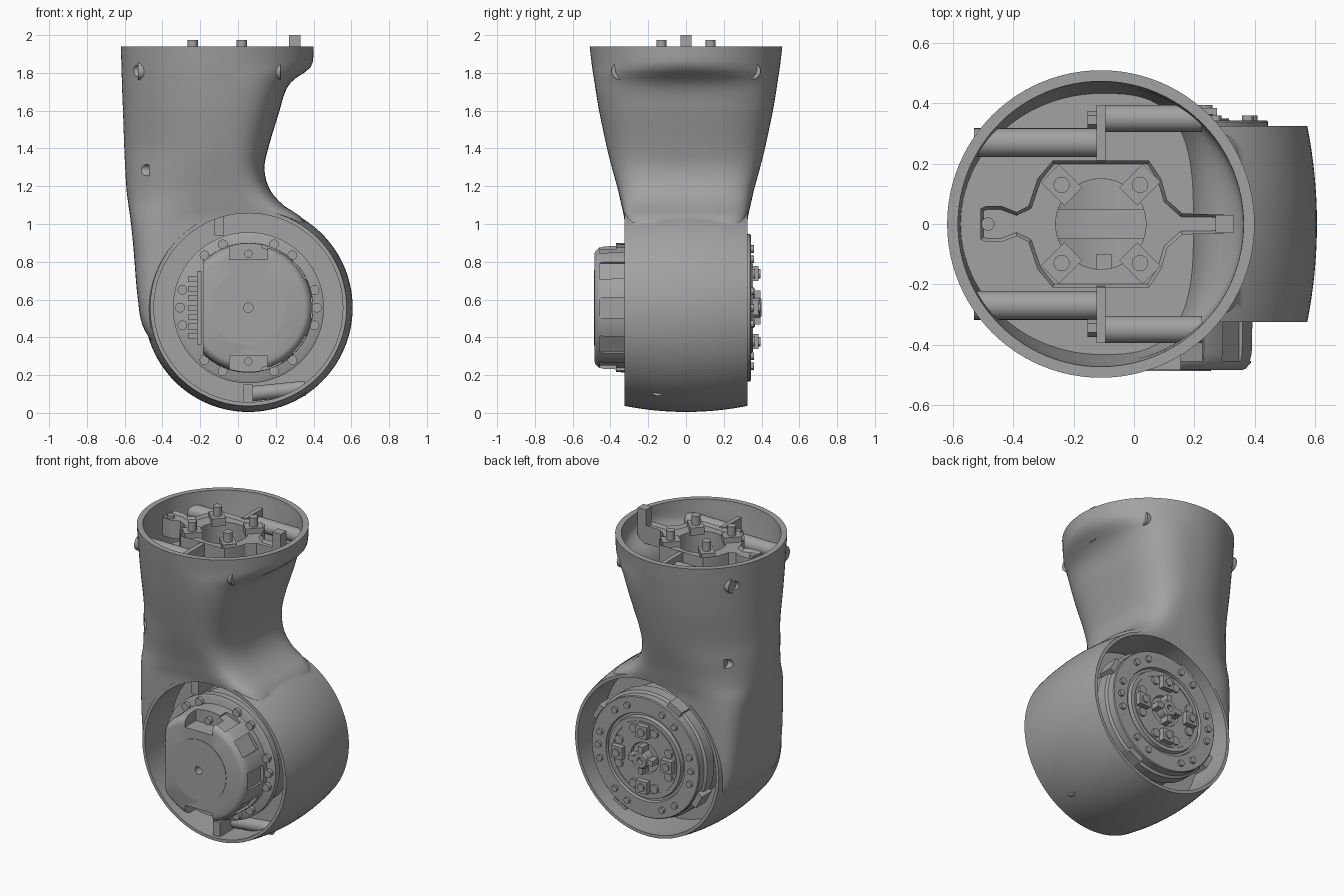
import bpy, bmesh
from math import sin, cos, pi, radians
from mathutils import Vector, Matrix

cube = bpy.data.objects.get("Cube")
if cube:
    bpy.data.objects.remove(cube, do_unlink=True)

grey = bpy.data.materials.new("housing_grey")
grey.use_nodes = True
grey.diffuse_color = (0.36, 0.36, 0.36, 1)
grey.node_tree.nodes["Principled BSDF"].inputs["Base Color"].default_value = grey.diffuse_color

CX, CZ = 0.055, 0.557   # joint axis
NX = -0.11              # neck axis


def finish(name, bm):
    bmesh.ops.recalc_face_normals(bm, faces=bm.faces)
    mesh = bpy.data.meshes.new(name)
    bm.to_mesh(mesh)
    bm.free()
    mesh.materials.append(grey)
    obj = bpy.data.objects.new(name, mesh)
    bpy.context.collection.objects.link(obj)
    return obj


def skin(name, rings, loop=False):
    """Join equal rings of points; cap the ends or close into a loop."""
    bm = bmesh.new()
    rows = [[bm.verts.new(p) for p in ring] for ring in rings]
    pairs = list(zip(rows, rows[1:]))
    if loop:
        pairs.append((rows[-1], rows[0]))
    else:
        bm.faces.new(rows[0])
        bm.faces.new(rows[-1])
    for a, b in pairs:
        for i in range(len(a)):
            j = (i + 1) % len(a)
            bm.faces.new((a[i], a[j], b[j], b[i]))
    return finish(name, bm)


def lathe(name, profile, seg=64, loop=False):
    """Turn (radius, y) points about the joint axis."""
    return skin(name, [[polar(r, 2 * pi * i / seg, y) for i in range(seg)]
                       for r, y in profile], loop)


def polar(r, a, y):
    return Vector((CX + r * cos(a), y, CZ + r * sin(a)))


def rod(name, r, start, end, seg=20):
    start, end = Vector(start), Vector(end)
    q = (end - start).to_track_quat('Z', 'Y')
    ring = [q @ Vector((r * cos(2 * pi * i / seg), r * sin(2 * pi * i / seg), 0)) for i in range(seg)]
    return skin(name, [[p + v for v in ring] for p in (start, end)])


def box(name, centre, size, turn=0):
    bm = bmesh.new()
    m = Matrix.Translation(centre) @ Matrix.Rotation(-turn, 4, 'Y') @ Matrix.Diagonal((*size, 1))
    bmesh.ops.create_cube(bm, size=1, matrix=m)
    return finish(name, bm)


def combine(target, others, op='DIFFERENCE'):
    for o in others:
        mod = target.modifiers.new(op, 'BOOLEAN')
        mod.operation, mod.object, mod.solver = op, o, 'EXACT'
    dg = bpy.context.evaluated_depsgraph_get()
    mesh = bpy.data.meshes.new_from_object(target.evaluated_get(dg))
    target.modifiers.clear()
    target.data = mesh
    for o in others:
        bpy.data.objects.remove(o, do_unlink=True)


# Neck sections: height, left edge, right edge, half depth, left and right squareness
KEYS = [(.3, -.4, .2, .323, 6, 8), (.45, -.5, .3, .323, 6, 8), (.6, -.53, .33, .323, 6, 8),
        (.9, -.556, .38, .323, 5, 8), (1.03, -.57, .34, .327, 4, 7), (1.1, -.58, .24, .342, 3, 5),
        (1.18, -.59, .17, .36, 2.5, 4), (1.29, -.597, .14, .39, 2.2, 3.4), (1.4, -.602, .16, .418, 2, 3),
        (1.6, -.609, .22, .46, 2, 3), (1.7, -.613, .25, .477, 2, 3), (1.76, -.615, .29, .486, 2, 2.7),
        (1.83, -.617, .385, .497, 2, 2.1), (1.94, -.62, .4, .51, 2, 2)]


def section(z, inset=0, seg=96):
    zc = min(max(z, KEYS[0][0]), KEYS[-1][0])
    k = max(i for i in range(len(KEYS) - 1) if KEYS[i][0] <= zc)
    a, b = KEYS[k], KEYS[k + 1]
    p, q = KEYS[max(k - 1, 0)], KEYS[min(k + 2, len(KEYS) - 1)]
    h = b[0] - a[0]
    t = (zc - a[0]) / h
    vals = []
    for i in range(1, 6):   # cubic blend with neighbour slopes
        ma = (b[i] - p[i]) / (b[0] - p[0]) * h
        mb = (q[i] - a[i]) / (q[0] - a[0]) * h
        vals.append(a[i] + t * (ma + t * (3 * (b[i] - a[i]) - 2 * ma - mb
                                          + t * (ma + mb - 2 * (b[i] - a[i])))))
    left, right, half, nl, nr = vals
    pts = []
    for i in range(seg):
        c, s = cos(2 * pi * i / seg), sin(2 * pi * i / seg)
        n = nr if c > 0 else nl
        wide = (right - NX if c > 0 else NX - left) - inset
        pts.append((NX + wide * (1 if c > 0 else -1) * abs(c) ** (2 / n),
                    (half - inset) * (1 if s > 0 else -1) * abs(s) ** (2 / n), z))
    return pts


def loft(name, z0, z1, steps, inset=0):
    return skin(name, [section(z0 + (z1 - z0) * i / steps, inset) for i in range(steps + 1)])


# Shell: neck blended into a barrel, then bored and hollowed
shell = loft("shell", .3, 1.94, 60)
barrel = lathe("barrel", [(.552 - .032 * (y / 8) ** 2, .325 * y / 8) for y in range(-8, 9)], 112)
combine(shell, [barrel], 'UNION')
cutters = [lathe("bore", [(.5, -.7), (.5, .7)], 96),
           loft("pocket", 1.65, 1.97, 14, .036),
           rod("shaft_hole", .15, (NX, 0, .9), (NX, 0, 1.7), 40)]
for side in (-1, 1):
    for z in (1.81, 1.285):
        cutters.append(rod("screw_hole", .03, (-.7, side * .27, z), (-.47, side * .27, z)))
combine(shell, cutters)
lathe("inner_web", [(.35, -.05), (.502, -.05), (.502, .05), (.35, .05)], 96, True)
box("top_stop", (-.1, -.2, 1.0), (.05, .2, .12))
box("bottom_stop", (CX, -.2, .1), (.05, .2, .1))
rod("lower_rod", .04, (CX, -.15, .1), (CX + .3, -.15, .13))

# Motor body with stepped flanges
lathe("motor_body", [(.38, -.27), (.4, -.26), (.4, -.22), (.37, -.21), (.37, .2),
                     (.405, .21), (.405, .28), (.39, .29), (.39, .338), (.385, .343),
                     (.285, .343), (.28, .325), (.265, .325), (.26, .35), (.1, .35), (.095, .335)])
for deg in (0, 15, 50, 68, 112, 130, 165, 180, 195, 230, 248, 292, 310, 345):
    a = radians(deg)
    rod("front_flange_bolt", .026, polar(.362, a, -.25), polar(.362, a, -.295), 12)
    rod("back_flange_bolt", .02, polar(.335, a, .33), polar(.335, a, .36), 12)

# Motor cap: domed edge, fluted sides, pockets and a flat left side
cap = lathe("motor_cap", [(.345, -.2), (.34, -.43), (.333, -.46), (.315, -.48), (.3, -.485)], 80)
cuts = [box("flat", (CX - .44, -.4, CZ), (.4, .6, 1)),
        rod("centre_hole", .025, (CX, -.6, CZ), (CX, -.42, CZ))]
for up in (-1, 1):
    cuts.append(box("pocket", (CX, -.45, CZ + up * .3), (.2, .16, .09)))
for deg in (0, 36, -36, 68, -68):
    cuts.append(box("flute", polar(.36, radians(deg), -.38), (.075, .15, .11), radians(deg)))
combine(cap, cuts)
lathe("cap_disc", [(.2, -.484), (.2, -.488), (.025, -.488), (.025, -.484)], 64, True)
for up in (-1, 1):
    rod("cap_screw", .022, (CX, -.36, CZ + up * .285), (CX, -.395, CZ + up * .285), 12)

# Circuit board and its connectors beside the cap
box("board", (-.205, -.33, CZ), (.025, .14, .39))
for i in range(-3, 4):
    box("connector", (-.24, -.3, CZ + i * .05), (.05, .06, .03))

# Output face: square pads, screws, hub and edge tabs
for i in range(4):
    a = i * pi / 2
    box("output_pad", polar(.18, a, .36), (.08, .05, .08), a)
    rod("pad_screw", .025, polar(.18, a, .37), polar(.18, a, .395), 12)
    box("hub_arm", polar(.06, a, .365), (.06, .06, .035), a)
    for off in (.4, -.4):
        rod("output_screw", .027, polar(.195, a + off, .34), polar(.195, a + off, .365), 14)
    box("edge_tab", polar(.4, a + .5, .27), (.05, .1, .1), a + .5)
lathe("output_hub", [(.055, .33), (.055, .39), (.045, .4), (.02, .4), (.02, .37)], 28)
lathe("output_ring", [(.235, .345), (.235, .355), (.225, .355), (.225, .345)], 64, True)

# Mounting bracket: plate outline mirrored across y, with a sunken top face
half = [(-.51, .05), (-.49, .06), (-.44, .06), (-.39, .04), (-.35, .06), (-.32, .15), (-.27, .21),
        (.05, .21), (.09, .15), (.11, .08), (.16, .035), (.32, .03)]
outline = half + [(x, -y) for x, y in reversed(half)]
bracket = skin("mount_bracket", [[(x, y, z) for x, y in outline] for z in (1.78, 1.9)])
bm = bmesh.new()
bm.from_mesh(bracket.data)
top = max(bm.faces, key=lambda f: f.calc_center_median().z)
bmesh.ops.inset_region(bm, faces=[top], thickness=.012)
bmesh.ops.translate(bm, verts=top.verts, vec=(0, 0, -.02))
bm.to_mesh(bracket.data)
bm.free()
hub = rod("hub", .2, (NX, 0, 1.6), (NX, 0, 1.79), 48)
combine(bracket, [hub], 'UNION')
combine(bracket, [rod("hub_hole", .15, (NX, 0, 1.5), (NX, 0, 2), 48)])
box("locating_post", (.3, 0, 1.91), (.06, .06, .18))
rod("locating_pin", .022, (-.485, 0, 1.86), (-.485, 0, 1.9), 14)
for sx in (-1, 1):
    for sy in (-1, 1):
        x, y = NX + sx * .13, sy * .13
        ear = box("bracket_ear", (0, 0, 0), (.11, .085, .05))
        ear.data.transform(Matrix.Translation((x, y, 1.89)) @ Matrix.Rotation(sx * sy * pi / 4, 4, 'Z'))
        rod("bracket_bolt", .027, (x, y, 1.88), (x, y, 1.975), 16)

# Cross plates and spacer tubes
for side in (-1, 1):
    box("cross_plate", (NX, side * .3, 1.81), (.03, .19, .17))
    rod("left_spacer", .048, (-.53, side * .27, 1.81), (-.125, side * .27, 1.81), 24)
    rod("right_spacer", .045, (-.1, side * .35, 1.81), (.225, side * .35, 1.81), 24)
    rod("spacer_nut", .03, (-.155, side * .345, 1.81), (-.12, side * .345, 1.81), 6)

# Smooth curved surfaces, keep edges crisp
bpy.ops.object.select_all(action='DESELECT')
for o in bpy.context.collection.objects:
    if o.type == 'MESH':
        o.select_set(True)
        bpy.context.view_layer.objects.active = o
bpy.ops.object.shade_smooth_by_angle(angle=radians(30))
